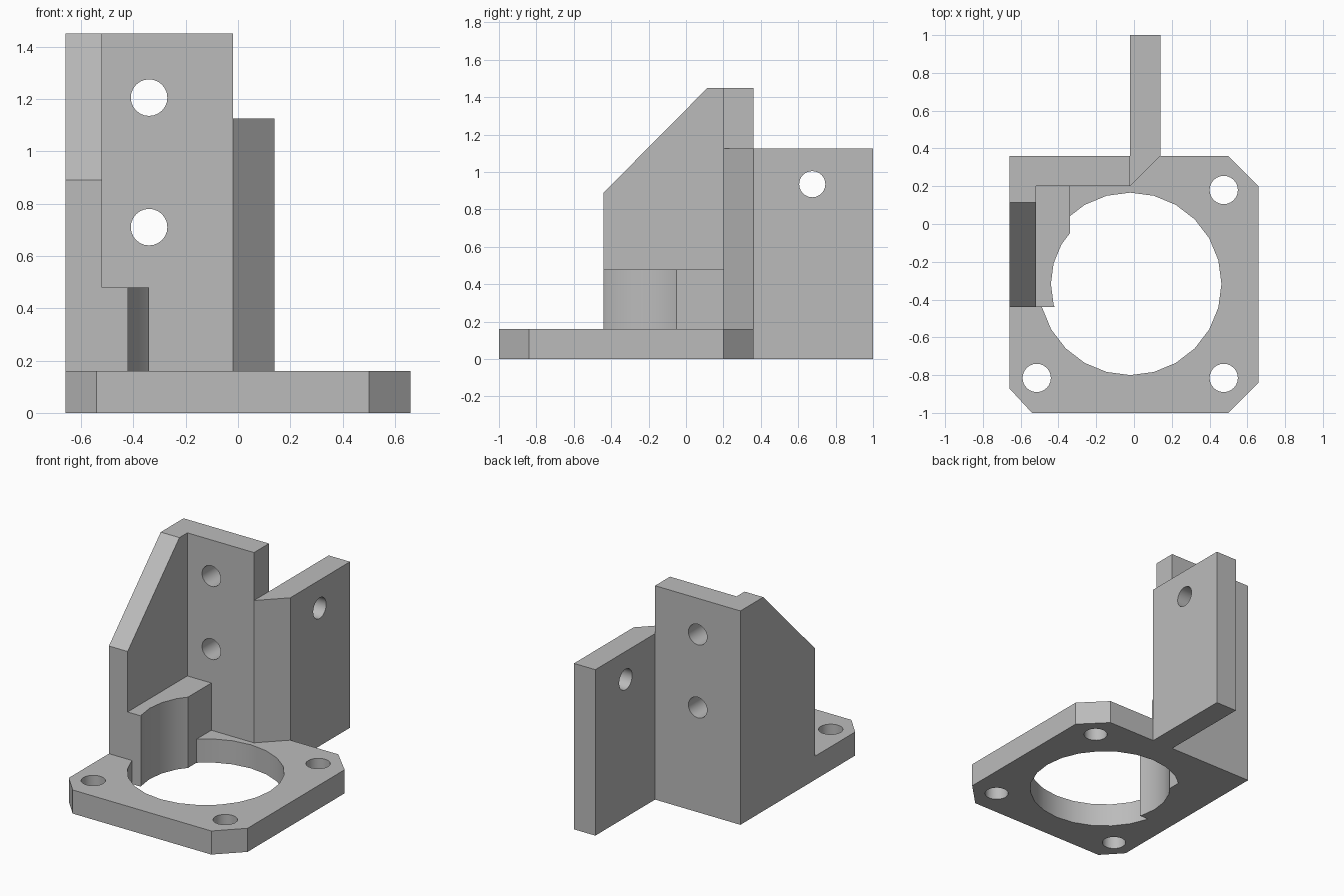
import bpy, bmesh
from math import radians
from mathutils import Matrix, Vector

cube = bpy.data.objects.get("Cube")
if cube:
    bpy.data.objects.remove(cube, do_unlink=True)

grey = bpy.data.materials.new("plain grey")
grey.use_nodes = True
tone = (0.5, 0.5, 0.5, 1)
grey.diffuse_color = tone
grey.node_tree.nodes["Principled BSDF"].inputs["Base Color"].default_value = tone


def make_object(name, bm):
    bmesh.ops.recalc_face_normals(bm, faces=bm.faces)
    mesh = bpy.data.meshes.new(name)
    bm.to_mesh(mesh)
    bm.free()
    mesh.materials.append(grey)
    obj = bpy.data.objects.new(name, mesh)
    bpy.context.collection.objects.link(obj)
    return obj


def extrude(name, points, offset):
    """Prism made by sweeping a closed outline along an offset."""
    bm = bmesh.new()
    face = bm.faces.new([bm.verts.new(p) for p in points])
    swept = bmesh.ops.extrude_face_region(bm, geom=[face], use_keep_orig=True)
    verts = [v for v in swept["geom"] if isinstance(v, bmesh.types.BMVert)]
    bmesh.ops.translate(bm, verts=verts, vec=Vector(offset))
    return make_object(name, bm)


def plan(name, outline, low, high):
    return extrude(name, [(x, y, low) for x, y in outline], (0, 0, high - low))


def cylinder(name, centre, radius, axis="Z", sides=24, depth=0.6):
    bm = bmesh.new()
    turn = {"Z": Matrix(), "X": Matrix.Rotation(radians(90), 4, "Y"),
            "Y": Matrix.Rotation(radians(90), 4, "X")}[axis]
    bmesh.ops.create_cone(bm, cap_ends=True, segments=sides, radius1=radius,
                          radius2=radius, depth=depth,
                          matrix=Matrix.Translation(centre) @ turn)
    return make_object(name, bm)


def combine(target, other, operation):
    """Apply a boolean, then remove the tool object."""
    mod = target.modifiers.new(operation.lower(), "BOOLEAN")
    mod.operation, mod.object, mod.solver = operation, other, "EXACT"
    bpy.context.view_layer.objects.active = target
    bpy.ops.object.modifier_apply(modifier=mod.name)
    bpy.data.objects.remove(other, do_unlink=True)


left, right, front, back = -0.66, 0.66, -1.0, 0.36
bore = (-0.02, -0.317)

# Base plate with clipped corners, large bore and three screw holes
bracket = plan("motor_bracket", [
    (left, -0.87), (-0.54, front), (0.5, front), (right, -0.84),
    (right, 0.2), (0.5, back), (left, back)], 0, 0.16)
combine(bracket, cylinder("bore_cutter", (*bore, 0), 0.483), "DIFFERENCE")
for x, y in ((0.475, 0.18), (0.475, -0.815), (-0.515, -0.815)):
    combine(bracket, cylinder("screw_cutter", (x, y, 0), 0.075), "DIFFERENCE")

# Corner block hollowed to follow the bore
block = plan("corner_block", [(-0.6, -0.44), (-0.34, -0.44),
                              (-0.34, 0.25), (-0.6, 0.25)], 0, 0.48)
combine(block, cylinder("block_cutter", (*bore, 0.3), 0.42, depth=2), "DIFFERENCE")
combine(bracket, block, "UNION")

# Sloped side wall
side = [(-0.44, 0), (-0.44, 0.89), (0.115, 1.45), (back, 1.45), (back, 0)]
combine(bracket, extrude("side_wall", [(left, y, z) for y, z in side],
                         (0.14, 0, 0)), "UNION")

# Tall back wall
combine(bracket, plan("back_wall", [(left, 0.2), (-0.02, 0.2),
                                    (-0.02, back), (left, back)], 0, 1.45), "UNION")

# Rear arm with a mitred front end
combine(bracket, plan("rear_arm", [(-0.02, 0.2), (0.14, back),
                                   (0.14, 1), (-0.02, 1)], 0, 1.125), "UNION")

# Mounting holes through the back wall and the arm
for z in (1.205, 0.71):
    combine(bracket, cylinder("wall_cutter", (-0.34, 0.28, z), 0.07, "Y"), "DIFFERENCE")
combine(bracket, cylinder("arm_cutter", (0.06, 0.675, 0.935), 0.07, "X"), "DIFFERENCE")

bpy.ops.object.select_all(action="DESELECT")
bracket.select_set(True)
bpy.context.view_layer.objects.active = bracket
bpy.ops.object.shade_smooth_by_angle(angle=radians(30))
